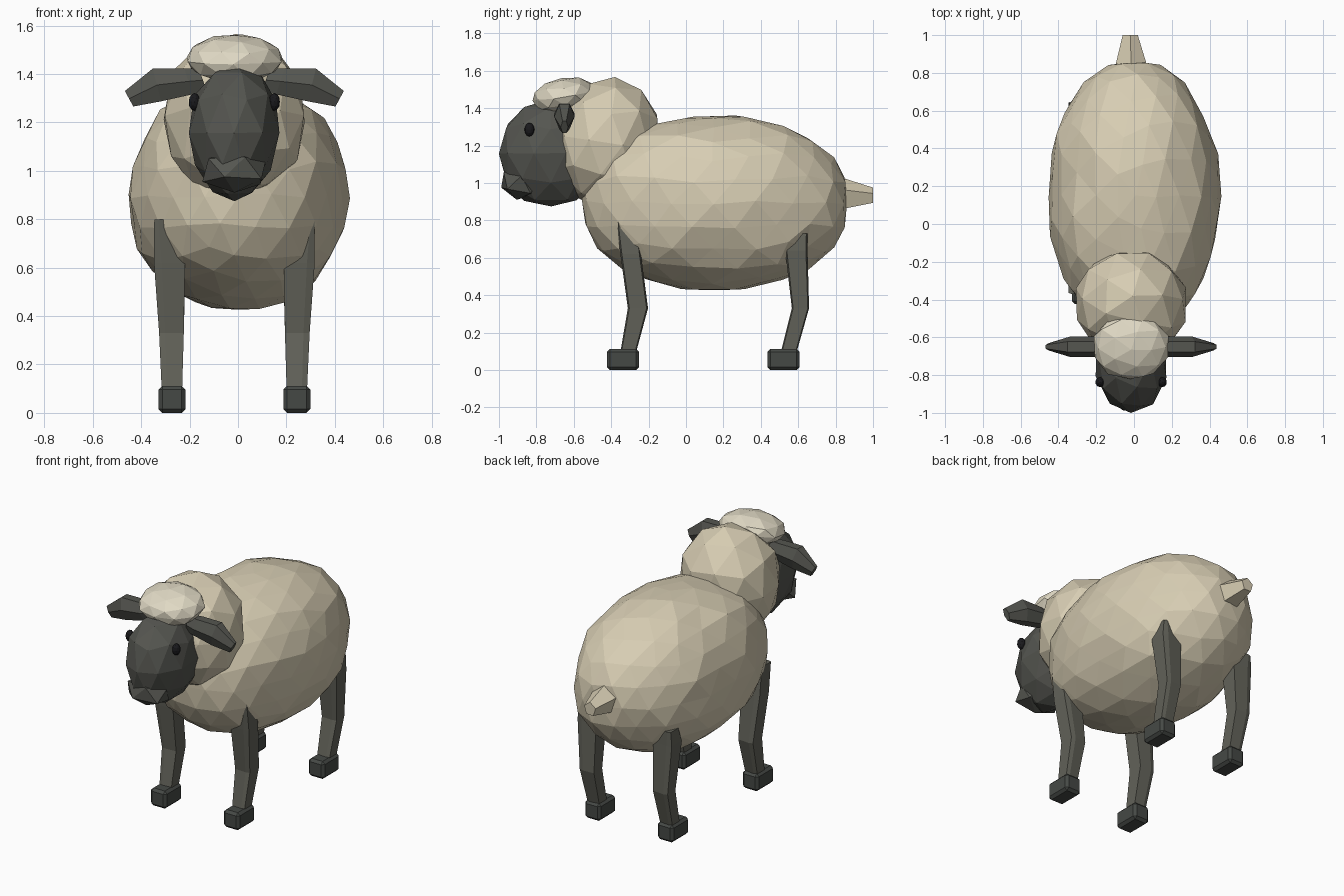
import bpy, bmesh, math, random
from mathutils import Vector, Matrix

if "Cube" in bpy.data.objects:
    bpy.data.objects.remove(bpy.data.objects["Cube"])

random.seed(4)
CX = -0.015  # mirror plane of head and legs


def material(name, rgb):
    m = bpy.data.materials.new(name)
    m.diffuse_color = (*rgb, 1)
    m.use_nodes = True
    m.node_tree.nodes["Principled BSDF"].inputs["Base Color"].default_value = m.diffuse_color
    return m


WOOL = material("wool", (0.68, 0.61, 0.45))
TUFT = material("light_wool", (0.74, 0.69, 0.55))
SKIN = material("dark_skin", (0.09, 0.092, 0.08))
LEG = material("leg_skin", (0.122, 0.122, 0.1))
HOOF = material("hoof_horn", (0.06, 0.066, 0.06))
EYE = material("eye_black", (0.01, 0.01, 0.012))


def finish(bm, name, mat):
    bmesh.ops.recalc_face_normals(bm, faces=bm.faces[:])
    me = bpy.data.meshes.new(name)
    bm.to_mesh(me)
    bm.free()
    me.materials.append(mat)
    ob = bpy.data.objects.new(name, me)
    bpy.context.collection.objects.link(ob)
    return ob


def blob(name, c, r, mat, sub=2, power=2.0, jitter=0.0, tilt=0.0, shape=None):
    """Faceted ellipsoid; power above 2 makes it boxier, tilt turns it about x."""
    bm = bmesh.new()
    bmesh.ops.create_icosphere(bm, subdivisions=sub, radius=1)
    rot = Matrix.Rotation(tilt, 3, 'X')
    for v in bm.verts:
        p = v.co.normalized()
        p /= sum(abs(k) ** power for k in p) ** (1 / power)
        if shape:
            p = shape(p)
        p = Vector((p.x * r[0], p.y * r[1], p.z * r[2]))
        p += Vector([random.uniform(-jitter, jitter) for _ in range(3)])
        v.co = rot @ p + Vector(c)
    return finish(bm, name, mat)


def loft(name, rings, mat):
    """Skin a list of equal-length point rings and cap both ends."""
    bm = bmesh.new()
    vs = [[bm.verts.new(p) for p in ring] for ring in rings]
    n = len(vs[0])
    for a, b in zip(vs, vs[1:]):
        for i in range(n):
            j = (i + 1) % n
            bm.faces.new((a[i], a[j], b[j], b[i]))
    bm.faces.new(vs[0])
    bm.faces.new(vs[-1])
    return finish(bm, name, mat)


def ring(n, phase=0.0):
    return [(math.cos(2 * math.pi * i / n + phase), math.sin(2 * math.pi * i / n + phase))
            for i in range(n)]


# Woolly body and neck
blob("body", (0, 0.15, 0.895), (0.452, 0.715, 0.466), WOOL, 3, 2.17, 0.011)
blob("neck_wool", (CX + 0.005, -0.425, 1.22), (0.302, 0.285, 0.345), WOOL, 2, 2.12, 0.008, -0.15)


# Head narrows toward the chin
def head_shape(p):
    p = p.copy()
    if p.z < 0:
        p.x *= 1 + 0.18 * p.z
    return p


blob("head", (CX, -0.725, 1.158), (0.192, 0.274, 0.287), SKIN, 2, 2.15, 0.004, 0, head_shape)
blob("muzzle", (CX, -0.885, 0.998), (0.14, 0.11, 0.088), SKIN, 1, 2.3, 0.004, -0.2)
blob("forelock", (CX, -0.65, 1.463), (0.2, 0.175, 0.095), TUFT, 2, 2.2, 0.005, 0.15)

# Tail: tapered five-sided tuft
loft("tail", [[(x + r * u, y, z + h * v) for u, v in ring(5, math.pi / 2)]
              for x, y, z, r, h in ((-0.015, 0.78, 0.935, 0.088, 0.09),
                                    (-0.015, 0.85, 0.935, 0.085, 0.088),
                                    (-0.02, 1.0, 0.93, 0.042, 0.045))], WOOL)

# Leg sections: z, y centre, y half, x centre (from mirror plane), x half
FRONT = [(0.80, -0.318, 0.054, 0.297, 0.034), (0.62, -0.296, 0.055, 0.268, 0.064),
         (0.33, -0.257, 0.054, 0.260, 0.051), (0.09, -0.310, 0.042, 0.258, 0.042)]
BACK = [(0.73, 0.605, 0.045, 0.290, 0.037), (0.64, 0.590, 0.060, 0.267, 0.066),
        (0.33, 0.612, 0.046, 0.260, 0.051), (0.09, 0.548, 0.042, 0.258, 0.042)]

for side, s in (("left", 1), ("right", -1)):
    # Ear: leaf-like loft running outward and down
    ear = [(0.13, 1.375, 0.04, 0.055), (0.19, 1.37, 0.055, 0.062),
           (0.32, 1.355, 0.055, 0.078), (0.435, 1.298, 0.02, 0.037)]
    loft(side + "_ear", [[(CX + s * (x + 0.02 * v), -0.65 + ry * u, z + rz * v)
                          for u, v in ring(6, 0)] for x, z, ry, rz in ear], SKIN)
    # Eye
    blob(side + "_eye", (CX + s * 0.165, -0.837, 1.285), (0.024, 0.027, 0.037), EYE, 2)

    for end, secs in (("front", FRONT), ("back", BACK)):
        # Leg: bent six-sided column
        loft(f"{side}_{end}_leg", [[(CX + s * (x + rx * u), y + ry * v, z)
             for u, v in ((1, -.85), (1, .85), (.5, 1), (-1, .9), (-1, -.9), (.5, -1))]
             for z, y, ry, x, rx in secs], LEG)
        # Hoof: chamfered block
        bm = bmesh.new()
        bmesh.ops.create_cube(bm, size=1)
        for v in bm.verts:
            v.co = (v.co.x * 0.112 + CX + s * 0.258,
                    v.co.y * 0.172 + secs[-1][1] - 0.027, v.co.z * 0.112 + 0.056)
        bmesh.ops.bevel(bm, geom=bm.edges[:], offset=0.016, segments=1, affect='EDGES')
        finish(bm, f"{side}_{end}_hoof", HOOF)
